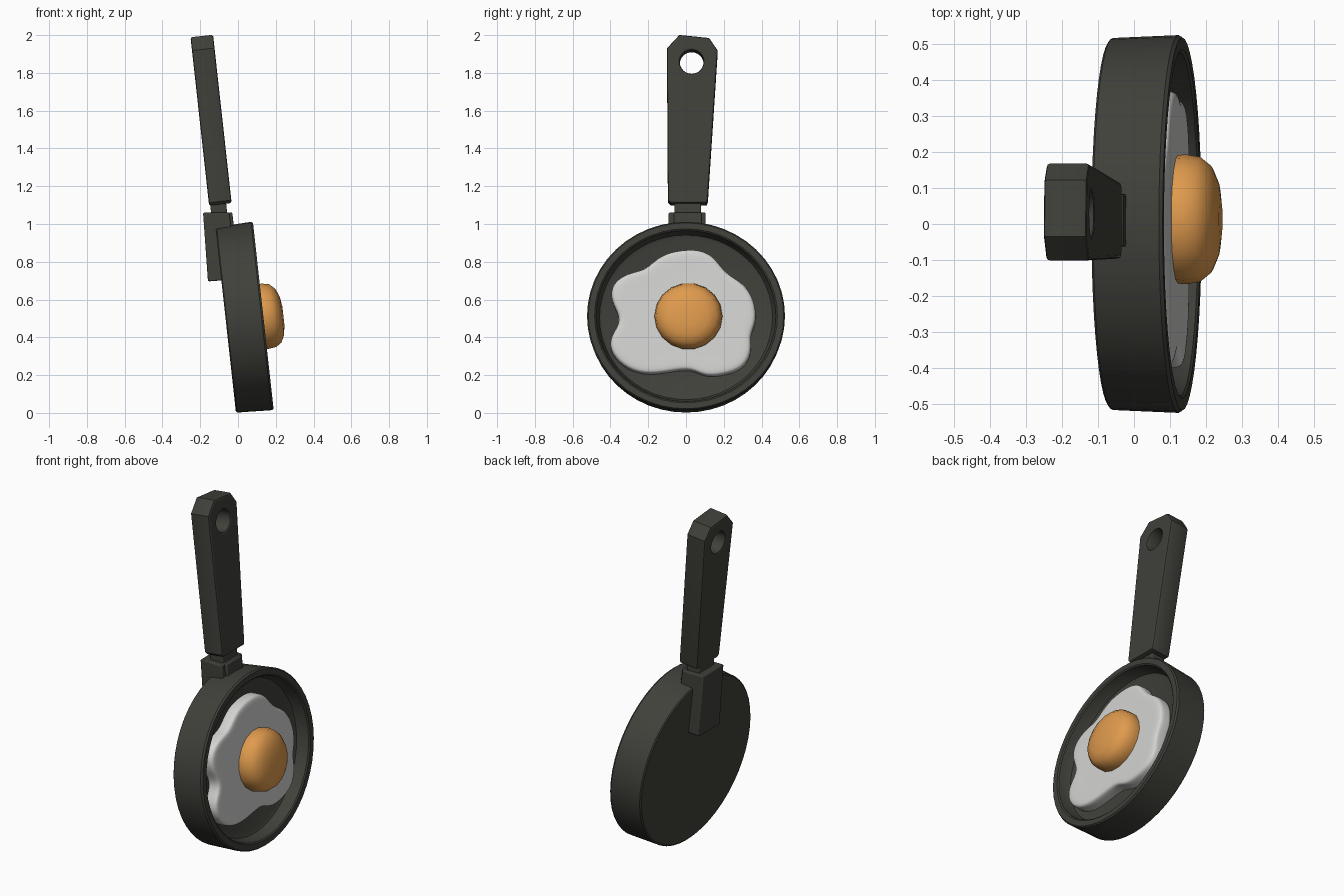
import bpy, bmesh, math
from mathutils import Matrix, Vector

if "Cube" in bpy.data.objects:
    bpy.data.objects.remove(bpy.data.objects["Cube"])

# Tilted working frame: local x = across the pan, y = along the handle, z = out of the pan mouth
T = math.radians(6.3)
U = Vector((-math.sin(T), 0, math.cos(T)))
W = Vector((math.cos(T), 0, math.sin(T)))
V = Vector((0, 1, 0))
FRAME = Matrix.Translation((-0.065, 0, 0.492)) @ Matrix((V, U, W)).transposed().to_4x4()


def material(name, rgb):
    m = bpy.data.materials.new(name)
    m.diffuse_color = (*rgb, 1)
    m.use_nodes = True
    m.node_tree.nodes["Principled BSDF"].inputs["Base Color"].default_value = m.diffuse_color
    return m


IRON = material("dark iron", (0.050, 0.052, 0.042))
WHITE = material("egg white", (0.65, 0.65, 0.64))
YOLK = material("yolk orange", (0.74, 0.325, 0.075))


def finish(ob, mat, angle=35):
    ob.matrix_world = FRAME
    ob.data.materials.clear()
    ob.data.materials.append(mat)
    bpy.ops.object.select_all(action='DESELECT')
    ob.select_set(True)
    bpy.context.view_layer.objects.active = ob
    bpy.ops.object.shade_smooth_by_angle(angle=math.radians(angle))


def stack(name, rings):
    """Bridge closed rings of points and cap both ends."""
    bm = bmesh.new()
    loops = [[bm.verts.new(p) for p in ring] for ring in rings]
    n = len(loops[0])
    for a, b in zip(loops, loops[1:]):
        for i in range(n):
            j = (i + 1) % n
            bm.faces.new((a[i], a[j], b[j], b[i]))
    bm.faces.new(loops[0])
    bm.faces.new(loops[-1])
    bmesh.ops.recalc_face_normals(bm, faces=bm.faces)
    me = bpy.data.meshes.new(name)
    bm.to_mesh(me)
    bm.free()
    ob = bpy.data.objects.new(name, me)
    bpy.context.collection.objects.link(ob)
    return ob


def ring(r, w, count, squash=1.0, cx=0.0, cy=0.0):
    return [(cx + r * math.cos(2 * math.pi * i / count),
             cy + squash * r * math.sin(2 * math.pi * i / count), w) for i in range(count)]


def block(name, v, u, w):
    """Softly bevelled box given by its ranges."""
    ob = stack(name, [[(v[0], a, w[0]), (v[1], a, w[0]), (v[1], a, w[1]), (v[0], a, w[1])]
                      for a in u])
    bevel(ob, .006)
    finish(ob, IRON)


def bevel(ob, width):
    mod = ob.modifiers.new("bevel", 'BEVEL')
    mod.width = width
    mod.segments = 2
    mod.limit_method = 'ANGLE'


# Pan body: slightly flared dish with a raised rim
profile = [(.508, 0), (.516, .006), (.524, .190), (.517, .200), (.484, .200),
           (.476, .194), (.468, .150), (.458, .128), (.440, .120)]
pan = stack("pan_body", [ring(r, w, 48, .957) for r, w in profile])
finish(pan, IRON)

# Bracket clamped on the back and top of the pan, with a raised clasp
side = [(-.057, .578), (-.071, .213), (.02, .21), (.02, .46), (.082, .47), (.082, .563)]
bracket = stack("handle_bracket", [[(v, u, w) for w, u in side] for v in (-.092, .103)])
bevel(bracket, .006)
finish(bracket, IRON)
block("bracket_clasp", (-.063, .083), (.46, .562), (.0, .097))

# Neck joining bracket and handle
block("handle_neck", (-.06, .08), (.52, .64), (-.015, .07))

# Handle: tapered outline with a hanging hole, extruded with rounded edges
outline = [(-.096, .627), (-.082, .612), (.110, .612), (.116, .630),
           (.168, 1.425), (.122, 1.492), (-.035, 1.508), (-.101, 1.437)]
hole = [p[:2] for p in ring(.063, 0, 24, 1, .030, 1.364)]
cu = bpy.data.curves.new("handle", 'CURVE')
cu.dimensions = '2D'
cu.fill_mode = 'BOTH'
cu.extrude = .05
cu.bevel_depth = .01
cu.bevel_resolution = 1
cu.offset = -.01
for pts in (outline, hole):
    sp = cu.splines.new('POLY')
    sp.points.add(len(pts) - 1)
    for p, (x, y) in zip(sp.points, pts):
        p.co = (x, y, .039, 1)
    sp.use_cyclic_u = True
handle = bpy.data.objects.new("handle", cu)
bpy.context.collection.objects.link(handle)
bpy.ops.object.select_all(action='DESELECT')
handle.select_set(True)
bpy.context.view_layer.objects.active = handle
bpy.ops.object.convert(target='MESH')
handle = bpy.context.view_layer.objects.active
finish(handle, IRON)

# Egg white: thick wavy slab with a rounded upper edge
wavy = [(0, .866), (.08, .864), (.155, .825), (.205, .74), (.305, .69), (.365, .60), (.376, .48),
        (.335, .41), (.352, .33), (.31, .235), (.20, .20), (.10, .19), (.03, .235),
        (-.07, .222), (-.20, .20), (-.315, .23), (-.40, .315), (-.405, .40), (-.357, .46),
        (-.352, .52), (-.402, .60), (-.392, .69), (-.305, .743), (-.22, .755), (-.17, .805),
        (-.10, .85)]
layers = [(1, .105), (1, .125), (1, .165), (.985, .183), (.93, .190), (.70, .188), (.30, .188)]
white = stack("egg_white", [[(y * s, (z - .511) / .994 * s, w) for y, z in wavy]
                            for s, w in layers])
sub = white.modifiers.new("smooth", 'SUBSURF')
sub.levels = sub.render_levels = 2
finish(white, WHITE, 60)

# Yolk: steep sided dome with a flattened crown
dome = [(.160, .10), (.176, .16), (.180, .21), (.173, .25), (.148, .28), (.105, .298), (.05, .306)]
yolk = stack("egg_yolk", [ring(r, w, 18, .98, .013, -.003 - .15 * max(w - .24, 0))
                          for r, w in dome])
finish(yolk, YOLK, 60)
